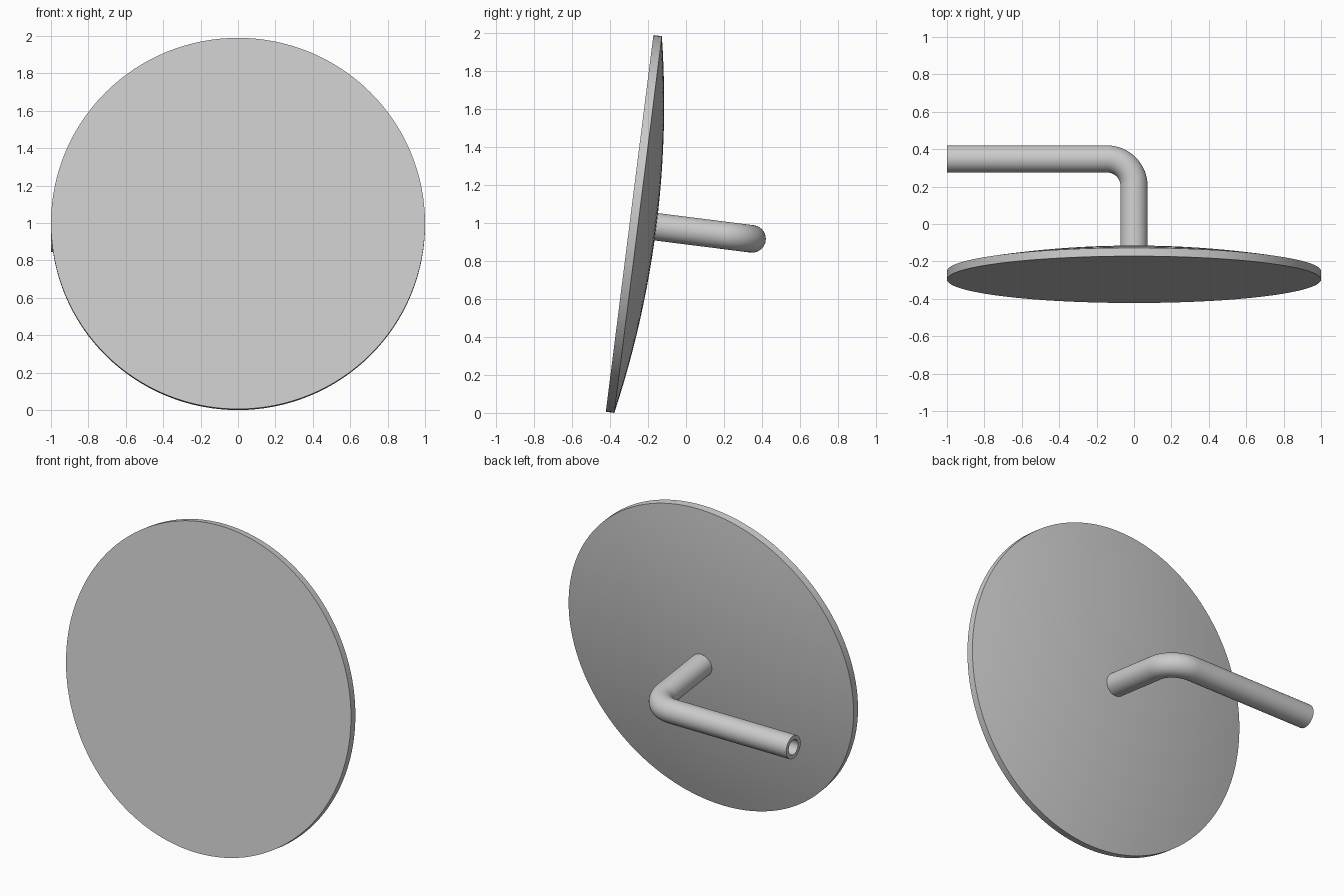
import bpy, bmesh, math
from mathutils import Vector, Matrix

if "Cube" in bpy.data.objects:
    bpy.data.objects.remove(bpy.data.objects["Cube"])

TILT = Matrix.Translation((0, -0.297, 0.998)) @ Matrix.Rotation(math.radians(-7.2), 4, 'X')

grey = bpy.data.materials.new("light grey")
grey.diffuse_color = (0.6, 0.6, 0.6, 1)
grey.use_nodes = True
grey.node_tree.nodes["Principled BSDF"].inputs["Base Color"].default_value = grey.diffuse_color


def finish(bm, name):
    """Turn a bmesh into a tilted, smooth shaded object."""
    bmesh.ops.recalc_face_normals(bm, faces=bm.faces)
    mesh = bpy.data.meshes.new(name)
    bm.to_mesh(mesh)
    bm.free()
    mesh.materials.append(grey)
    mesh.transform(TILT)
    ob = bpy.data.objects.new(name, mesh)
    bpy.context.collection.objects.link(ob)
    bpy.ops.object.select_all(action='DESELECT')
    ob.select_set(True)
    bpy.context.view_layer.objects.active = ob
    bpy.ops.object.shade_smooth_by_angle(angle=math.radians(30))


# Dish: flat front, thin rim, shallow spherical back, turned around the y axis
rim, dome, steps = 0.045, 0.097, 12
R = (1 + dome ** 2) / (2 * dome)
profile = [(0, 0), (1, 0)]
for i in range(steps + 1):
    r = 1 - i / steps
    profile.append((r, rim + dome - R + math.sqrt(R * R - r * r)))
bm = bmesh.new()
verts = [bm.verts.new((r, y, 0)) for r, y in profile]
edges = [bm.edges.new(pair) for pair in zip(verts, verts[1:])]
bmesh.ops.spin(bm, geom=verts + edges, cent=(0, 0, 0), axis=(0, 1, 0),
               angle=math.tau, steps=128)
bmesh.ops.remove_doubles(bm, verts=bm.verts, dist=1e-4)
bmesh.ops.dissolve_degenerate(bm, edges=bm.edges, dist=1e-5)
finish(bm, "dish")

# Bent pipe: path of centre points with tangents, in the xy plane
reach, bend, sides = 0.65, 0.145, 40
path = [(Vector((0, 0.136, 0)), 0)]
for i in range(17):
    a = math.pi / 2 * i / 16
    path.append((Vector((bend * (math.cos(a) - 1),
                         reach - bend + bend * math.sin(a), 0)), a))
path.append((Vector((-1, reach, 0)), math.pi / 2))

bm = bmesh.new()


def sweep(radius):
    """Skin circles of one radius along the path and return the rings."""
    rings = []
    for p, a in path:
        side = Vector((math.cos(a), math.sin(a), 0))
        rings.append([bm.verts.new(p + radius * (side * math.cos(t) + Vector((0, 0, math.sin(t)))))
                      for t in (math.tau * k / sides for k in range(sides))])
    for r0, r1 in zip(rings, rings[1:]):
        join(r0, r1)
    return rings


def join(r0, r1):
    for k in range(sides):
        n = (k + 1) % sides
        bm.faces.new((r0[k], r0[n], r1[n], r1[k]))


# Outer wall, bore and the ring faces at both ends
outer, bore = sweep(0.0725), sweep(0.047)
for end in (0, -1):
    join(outer[end], bore[end])
finish(bm, "bent_pipe")
